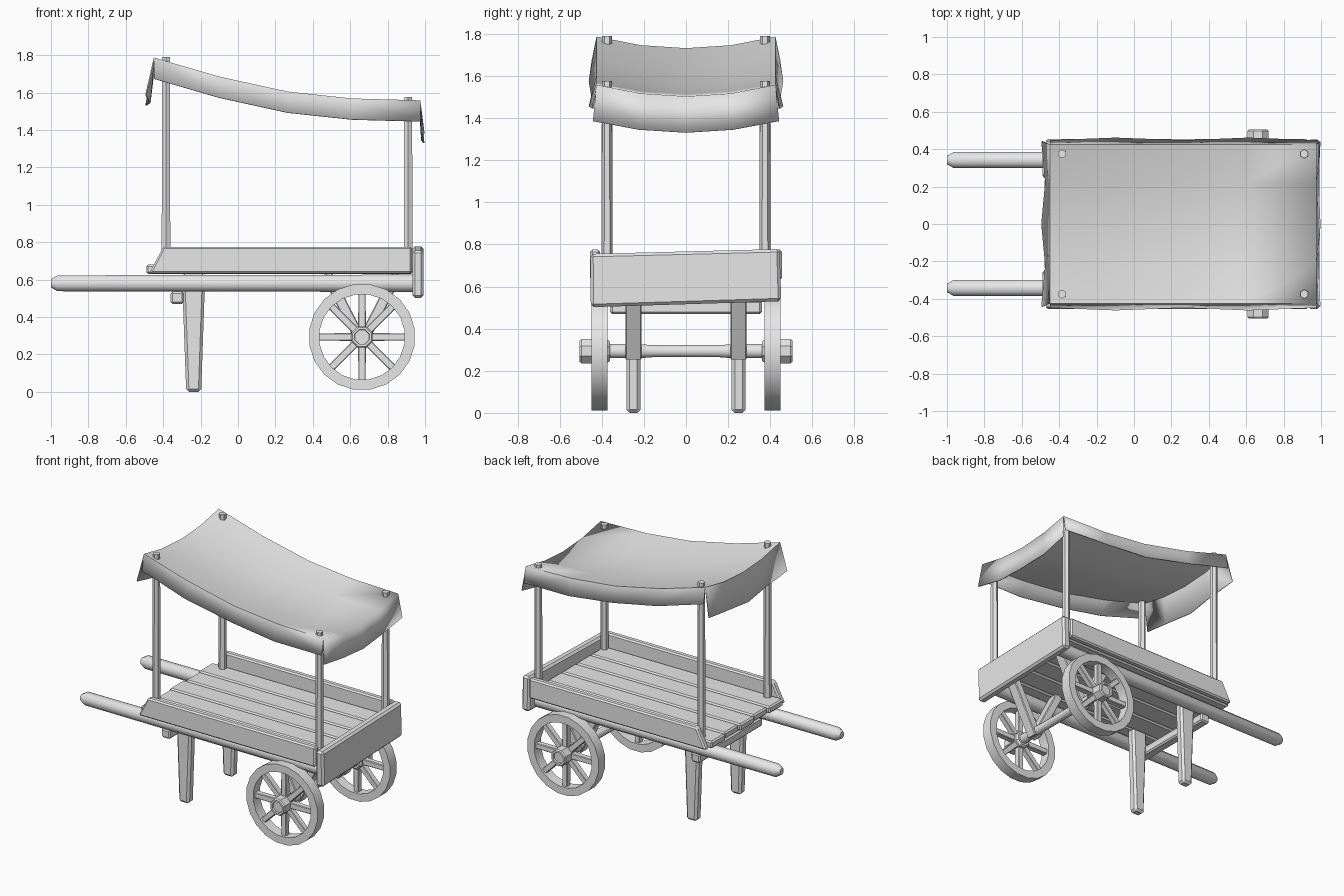
import bpy, bmesh, math
from mathutils import Vector

if "Cube" in bpy.data.objects:
    bpy.data.objects.remove(bpy.data.objects["Cube"], do_unlink=True)

GREY = (0.8, 0.8, 0.8, 1)
grey = bpy.data.materials.new("plain grey")
grey.use_nodes = True
grey.diffuse_color = GREY
grey.node_tree.nodes["Principled BSDF"].inputs["Base Color"].default_value = GREY


def finish(name, bm, bevel=0, smooth=30):
    bmesh.ops.recalc_face_normals(bm, faces=bm.faces)
    mesh = bpy.data.meshes.new(name)
    bm.to_mesh(mesh)
    bm.free()
    mesh.materials.append(grey)
    ob = bpy.data.objects.new(name, mesh)
    bpy.context.collection.objects.link(ob)
    if bevel:
        mod = ob.modifiers.new("soft edges", "BEVEL")
        mod.width, mod.segments = bevel, 1
    if smooth:
        bpy.ops.object.select_all(action="DESELECT")
        ob.select_set(True)
        bpy.context.view_layer.objects.active = ob
        bpy.ops.object.shade_smooth_by_angle(angle=math.radians(smooth))
    return ob


def prism(name, outline, start, end, axis="y", bevel=0.01):
    """Extrude an outline (xz along y, or yz along x)."""
    bm = bmesh.new()

    def put(p, t):
        return (p[0], t, p[1]) if axis == "y" else (t, p[0], p[1])

    a = [bm.verts.new(put(p, start)) for p in outline]
    b = [bm.verts.new(put(p, end)) for p in outline]
    bm.faces.new(a)
    bm.faces.new(b)
    n = len(a)
    for i in range(n):
        j = (i + 1) % n
        bm.faces.new((a[i], a[j], b[j], b[i]))
    return finish(name, bm, bevel, 0)


def turned(name, profile, origin, axis, sides, ring=False, smooth=50):
    """Sweep (radius, distance) pairs around an axis."""
    bm = bmesh.new()
    turn = Vector((0, 0, 1)).rotation_difference(Vector(axis))
    rows = []
    for r, t in profile:
        row = []
        for i in range(sides):
            a = math.tau * (i + 0.5) / sides
            p = turn @ Vector((r * math.cos(a), r * math.sin(a), t))
            row.append(bm.verts.new(p + Vector(origin)))
        rows.append(row)
    pairs = list(zip(rows, rows[1:]))
    if ring:
        pairs.append((rows[-1], rows[0]))
    else:
        bm.faces.new(rows[0])
        bm.faces.new(rows[-1])
    for a, b in pairs:
        for i in range(sides):
            j = (i + 1) % sides
            bm.faces.new((a[i], a[j], b[j], b[i]))
    return finish(name, bm, 0, smooth)


def bar(p, q, w0, w1):
    """Outline of a tapering bar between two points."""
    p, q = Vector(p), Vector(q)
    d = (q - p).normalized()
    n = Vector((-d.y, d.x))
    return [p + n * w0, q + n * w1, q - n * w1, p - n * w0]


# Deck planks
PLANKS, HALF = 5, 0.41
step = 2 * HALF / PLANKS
for i in range(PLANKS):
    y = -HALF + i * step
    tip = -0.49 + 0.012 * (i % 2)
    prism(f"deck_plank_{i + 1}", [(tip, 0.63), (tip, 0.68), (0.935, 0.68), (0.935, 0.63)],
          y + 0.003, y + step - 0.003)

# Crooked end board and cross beam
prism("end_board", [(-0.455, 0.755), (0.445, 0.778), (0.452, 0.53), (-0.452, 0.502)],
      0.932, 0.993, "x", 0.014)
prism("cross_beam", [(-0.36, 0.47), (-0.36, 0.535), (-0.29, 0.535), (-0.29, 0.47)], -0.36, 0.36)

HUB = Vector((0.663, 0.293))
for side, s in (("left", 1), ("right", -1)):
    side = "back" if s > 0 else "front"
    # Side boards, handles and legs
    prism(f"{side}_side_board", [(-0.475, 0.632), (-0.4, 0.775), (0.93, 0.775), (0.93, 0.632)],
          s * 0.408, s * 0.455)
    turned(f"{side}_handle", [(0.024, -1), (0.046, -0.965), (0.05, 0.935)],
           (0, s * 0.342, 0.58), (1, 0, 0), 8)
    prism(f"{side}_leg", [(-0.3, 0.632), (-0.175, 0.632), (-0.197, 0), (-0.277, 0)],
          s * 0.217, s * 0.283, bevel=0.015)
    # Axle struts
    for k, e in (("inner", -1), ("outer", 1)):
        prism(f"{side}_{k}_strut", bar(HUB - Vector((0, 0.03)), (HUB.x + e * 0.19, 0.632), 0.028, 0.028),
              s * 0.212, s * 0.288, bevel=0.005)
    # Wheel
    mid = (HUB.x, s * 0.411, HUB.y)
    turned(f"{side}_wheel_rim", [(0.285, -0.038), (0.285, 0.038), (0.23, 0.038), (0.23, -0.038)],
           mid, (0, 1, 0), 20, ring=True, smooth=30)
    turned(f"{side}_wheel_hub", [(0.05, -0.05), (0.062, -0.035), (0.062, 0.085), (0.055, 0.094),
                                 (0.042, 0.094), (0.04, 0.08)], mid, (0, s, 0), 8, smooth=25)
    for i in range(8):
        a = math.tau * i / 8
        d = Vector((math.cos(a), math.sin(a)))
        prism(f"{side}_spoke_{i + 1}", bar(HUB + d * 0.04, HUB + d * 0.24, 0.021, 0.019),
              s * 0.39, s * 0.432, bevel=0.004)
    # Canopy posts
    for k, x, top in (("tall", -0.385, 1.79), ("short", 0.91, 1.575)):
        turned(f"{side}_{k}_post", [(0.027, 0.64), (0.024, top)], (x, s * 0.375, 0), (0, 0, 1), 6, smooth=0)

# Axle
turned("axle", [(0.036, -0.4), (0.036, -0.22), (0.031, -0.16), (0.031, 0.16), (0.036, 0.22), (0.036, 0.4)],
       (HUB.x, 0, HUB.y), (0, 1, 0), 8)

# Sagging cloth canopy with a hanging flap on each edge
XS = [-0.45, -0.1, 0.265, 0.61, 0.975]
ZS = [1.787, 1.685, 1.605, 1.568, 1.558]
YS = [-0.425, -0.215, 0, 0.215, 0.425]
bm = bmesh.new()
grid = [[bm.verts.new((x, y, z - 0.055 * (1 - (y / 0.425) ** 2))) for y in YS] for x, z in zip(XS, ZS)]


def strip(a, b):
    for i in range(len(a) - 1):
        bm.faces.new((a[i], a[i + 1], b[i + 1], b[i]))


for a, b in zip(grid, grid[1:]):
    strip(a, b)
for col, s in ((0, -1), (-1, 1)):
    edge = [row[col] for row in grid]
    strip(edge, [bm.verts.new((v.co.x, s * (0.448 + 0.014 * (i % 2)), v.co.z - 0.112))
                 for i, v in enumerate(edge)])
for row, out, drop in ((grid[0], -0.046, 0.2), (grid[-1], 0.022, 0.172)):
    strip(row, [bm.verts.new((v.co.x + out * (1 - 0.45 * (i % 2)), v.co.y * 1.04, v.co.z - drop))
                for i, v in enumerate(row)])
canopy = finish("cloth_canopy", bm, 0, 85)
cloth = canopy.modifiers.new("thickness", "SOLIDIFY")
cloth.thickness = 0.008
